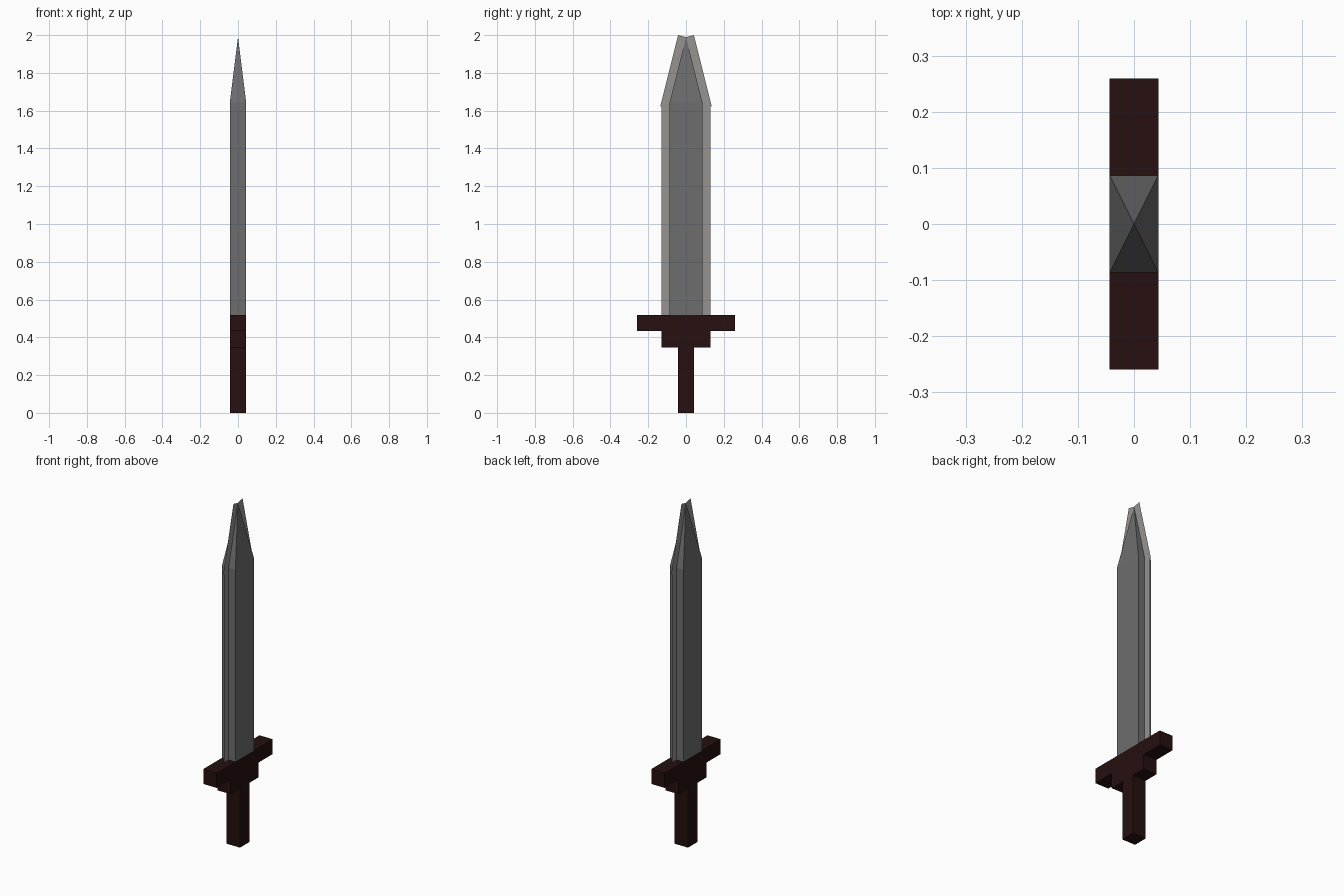
import bpy
import math

if "Cube" in bpy.data.objects:
    bpy.data.objects.remove(bpy.data.objects["Cube"])

U = 0.0865  # one modelling unit; every part is a multiple of it


def material(name, rgb):
    m = bpy.data.materials.new(name)
    m.diffuse_color = (*rgb, 1.0)
    m.use_nodes = True
    m.node_tree.nodes["Principled BSDF"].inputs["Base Color"].default_value = m.diffuse_color
    return m


STEEL = material("dark steel", (0.155, 0.155, 0.155))
EDGE = material("pale edge steel", (0.31, 0.288, 0.28))
WOOD = material("dark wood", (0.020, 0.005, 0.005))


def mesh_object(name, verts, faces, mat):
    me = bpy.data.meshes.new(name)
    me.from_pydata([tuple(c * U for c in v) for v in verts], [], faces)
    me.materials.append(mat)
    me.update()
    ob = bpy.data.objects.new(name, me)
    bpy.context.collection.objects.link(ob)
    return ob


def ring(hx, hy, z):
    return [(-hx, -hy, z), (hx, -hy, z), (hx, hy, z), (-hx, hy, z)]


SIDES = [(i, (i + 1) % 4, (i + 1) % 4 + 4, i + 4) for i in range(4)]


def box(name, hy, z0, z1, mat):
    return mesh_object(name, ring(0.5, hy, z0) + ring(0.5, hy, z1),
                       [(3, 2, 1, 0), (4, 5, 6, 7)] + SIDES, mat)


# Handle and stepped crossguard
box("handle", 0.5, 0, 4, WOOD)
box("guard_collar", 1.5, 4, 5, WOOD)
box("crossguard", 3, 5, 6, WOOD)

# Blade core: square bar with a pyramid point
mesh_object("blade_core", ring(0.5, 1, 6) + ring(0.5, 1, 19) + [(0, 0, 23)],
            [(3, 2, 1, 0)] + SIDES + [(4 + i, 4 + (i + 1) % 4, 8) for i in range(4)],
            STEEL)

# Paper-thin cutting edges, straight along the bar and slanted along the point
length = math.hypot(1, 4)
dy, dz = 1 / length, -4 / length      # down the slant
ny, nz = 4 / length, 1 / length       # outward from the slant
for label, s in (("left", -1), ("right", 1)):
    straight = [(1, 6), (1.5, 6), (1.5, 19), (1, 19)]
    slanted = [(0, 23), (0.5 * ny, 23 + 0.5 * nz),
               (0.5 * ny + 4.5 * dy, 23 + 0.5 * nz + 4.5 * dz),
               (4.5 * dy, 23 + 4.5 * dz)]
    for part, pts in (("edge", straight), ("tip_edge", slanted)):
        mesh_object(f"{label}_{part}", [(0, s * y, z) for y, z in pts],
                    [(0, 1, 2, 3)], EDGE)
